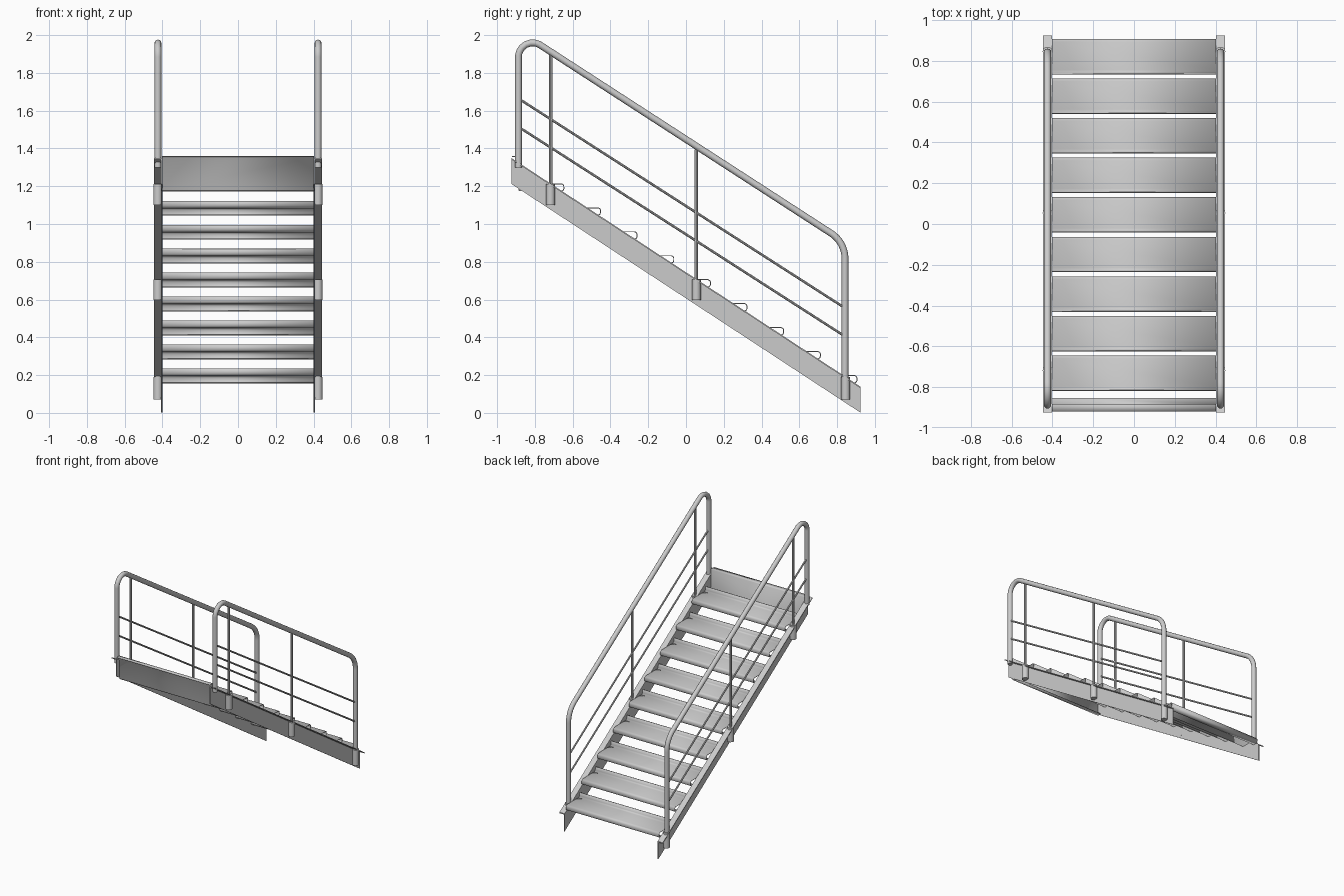
import bpy, bmesh, math
from mathutils import Vector

if "Cube" in bpy.data.objects:
    bpy.data.objects.remove(bpy.data.objects["Cube"])

SLOPE = -0.655


def finish(ob, angle=40):
    bpy.ops.object.select_all(action='DESELECT')
    ob.select_set(True)
    bpy.context.view_layer.objects.active = ob
    bpy.ops.object.shade_smooth_by_angle(angle=math.radians(angle))


def sheet(name, pts, x0, x1, thick):
    """Open y-z profile stretched along x and given sheet thickness."""
    bm = bmesh.new()
    a = [bm.verts.new((x0, y, z)) for y, z in pts]
    b = [bm.verts.new((x1, y, z)) for y, z in pts]
    for i in range(len(pts) - 1):
        bm.faces.new((a[i], a[i + 1], b[i + 1], b[i]))
    me = bpy.data.meshes.new(name)
    bm.to_mesh(me)
    bm.free()
    ob = bpy.data.objects.new(name, me)
    bpy.context.collection.objects.link(ob)
    mod = ob.modifiers.new("thickness", 'SOLIDIFY')
    mod.thickness = thick
    mod.offset = 0
    finish(ob)
    return ob


def prism(name, section, y0, y1, z0):
    """Closed x-z section swept along the stair slope with upright ends."""
    bm = bmesh.new()
    z1 = z0 + SLOPE * (y1 - y0)
    a = [bm.verts.new((x, y0, z0 + z)) for x, z in section]
    b = [bm.verts.new((x, y1, z1 + z)) for x, z in section]
    n = len(section)
    for i in range(n):
        j = (i + 1) % n
        bm.faces.new((a[i], a[j], b[j], b[i]))
    bm.faces.new(a[::-1])
    bm.faces.new(b)
    bmesh.ops.recalc_face_normals(bm, faces=bm.faces)
    me = bpy.data.meshes.new(name)
    bm.to_mesh(me)
    bm.free()
    ob = bpy.data.objects.new(name, me)
    bpy.context.collection.objects.link(ob)


def tube(name, x, pts, r, res=4):
    """Round bar through y-z points."""
    cu = bpy.data.curves.new(name, 'CURVE')
    cu.dimensions = '3D'
    cu.bevel_depth = r
    cu.bevel_resolution = res
    cu.use_fill_caps = True
    sp = cu.splines.new('POLY')
    sp.points.add(len(pts) - 1)
    for p, (y, z) in zip(sp.points, pts):
        p.co = (x, y, z, 1)
    ob = bpy.data.objects.new(name, cu)
    bpy.context.collection.objects.link(ob)
    bpy.ops.object.select_all(action='DESELECT')
    ob.select_set(True)
    bpy.context.view_layer.objects.active = ob
    bpy.ops.object.convert(target='MESH')
    finish(bpy.context.view_layer.objects.active)


def fillet(prev, corner, nxt, radius, n=10):
    """Arc points rounding a corner."""
    p, c, q = Vector(prev), Vector(corner), Vector(nxt)
    u, v = (p - c).normalized(), (q - c).normalized()
    half = u.angle(v) / 2
    mid = c + (u + v).normalized() * radius / math.sin(half)
    s = c + u * radius / math.tan(half) - mid
    e = c + v * radius / math.tan(half) - mid
    return [tuple(mid + s.lerp(e, i / n).normalized() * radius) for i in range(n + 1)]


# Treads: folded sheet with curled nosing and upturned back lip
tread = [(0.868, -0.041), (0.893, -0.041), (0.902, -0.036), (0.905, -0.028),
         (0.905, -0.014), (0.901, -0.006), (0.893, -0.002), (0.755, -0.002),
         (0.744, 0.001), (0.738, 0.009), (0.736, 0.035)]
for k in range(9):
    pts = [(y - 0.194 * k, z + 0.2 + 0.1268 * k) for y, z in tread]
    sheet(f"tread_{k + 1}", pts, -0.402, 0.402, 0.005)

# Top landing riser: Z-shaped plate
sheet("top_riser", [(-0.853, 1.177), (-0.882, 1.177), (-0.885, 1.182),
                    (-0.885, 1.353), (-0.889, 1.357), (-0.92, 1.357)],
      -0.402, 0.402, 0.005)

# Handrail path with rounded corners
lower, upper = (-0.887, 1.30), (-0.887, 2.022)
bend, foot = (0.842, 0.903), (0.842, 0.15)
path = [lower] + fillet(lower, upper, bend, 0.075) + \
    fillet(upper, bend, foot, 0.16) + [foot]

for side, s in (("left", -1), ("right", 1)):
    # Stringer: web with outward top flange
    section = [(0.401, -0.138), (0.408, -0.138), (0.408, -0.008),
               (0.446, -0.008), (0.446, 0.0), (0.401, 0.0)]
    prism(f"{side}_stringer", [(s * x, z) for x, z in section], -0.923, 0.923, 1.349)
    x = s * 0.424
    tube(f"{side}_handrail", x, path, 0.018)
    # Infill bars parallel to the slope
    for i, z in enumerate((1.66, 1.51)):
        tube(f"{side}_infill_bar_{i + 1}", x, [(-0.88, z), (0.842, z - 1.105)], 0.0065, 2)
    # Balusters
    for i, (y, z0, z1) in enumerate(((-0.717, 1.15, 1.895), (0.055, 0.65, 1.395))):
        tube(f"{side}_baluster_{i + 1}", x, [(y, z0), (y, z1)], 0.009, 2)
    # Post sockets below the flange
    for i, (y, z0, z1) in enumerate(((-0.717, 1.10, 1.213), (0.055, 0.597, 0.707),
                                     (0.845, 0.07, 0.19))):
        tube(f"{side}_post_socket_{i + 1}", x, [(y, z0), (y, z1)], 0.024)
